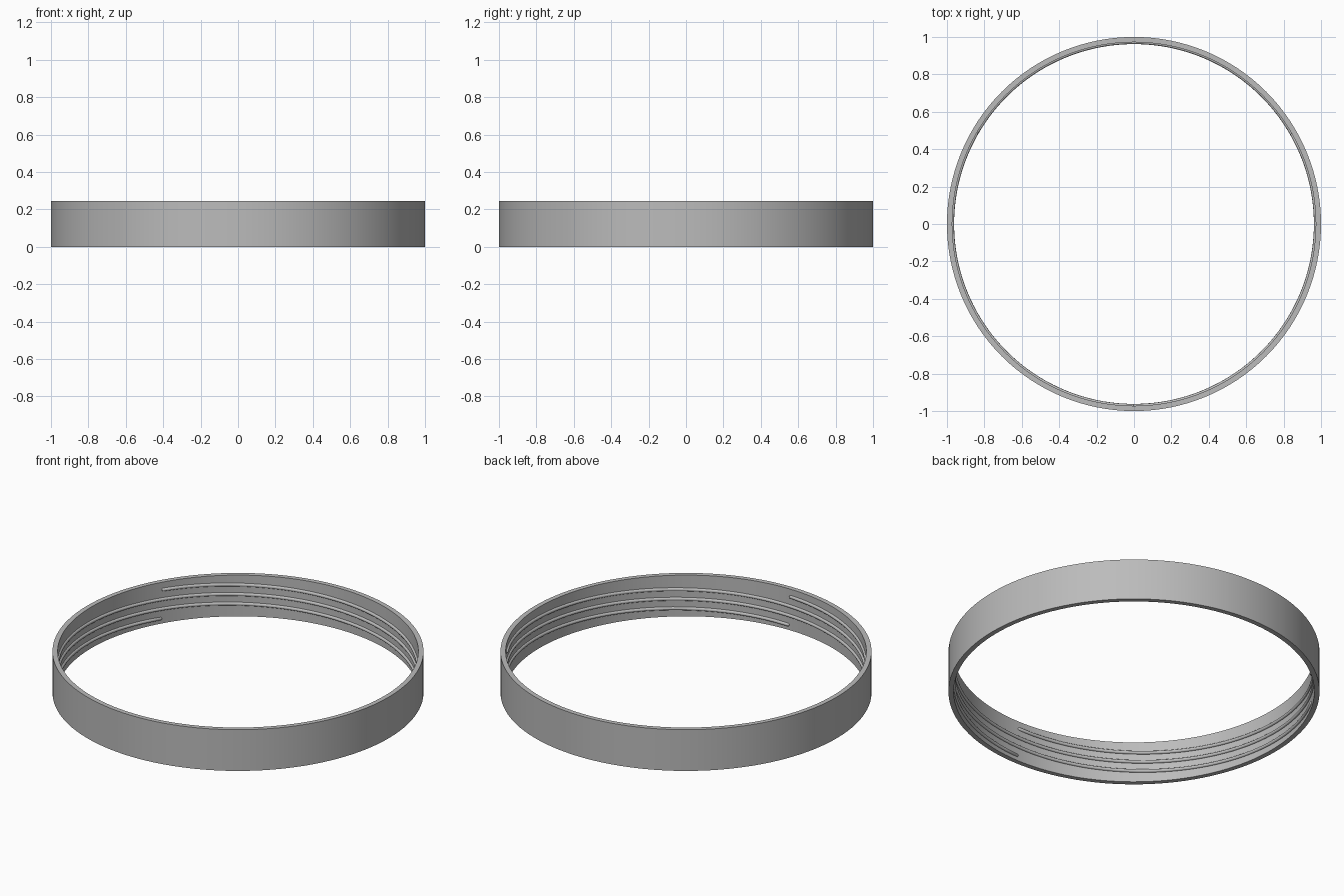
import bpy
import math

cube = bpy.data.objects.get("Cube")
if cube:
    bpy.data.objects.remove(cube)

HEIGHT = 0.245
OUTER, INNER = 1.0, 0.972
THREAD_R = 0.01
Z_LOW, Z_HIGH = 0.03, 0.2
SEGMENTS = 128

grey = bpy.data.materials.new("grey")
grey.use_nodes = True
colour = (0.5, 0.5, 0.5, 1)
grey.diffuse_color = colour
grey.node_tree.nodes["Principled BSDF"].inputs["Base Color"].default_value = colour


def finish(obj):
    obj.data.materials.append(grey)
    bpy.ops.object.select_all(action='DESELECT')
    obj.select_set(True)
    bpy.context.view_layer.objects.active = obj
    bpy.ops.object.shade_smooth_by_angle(angle=math.radians(40))


def make_band():
    """Rectangular wall section revolved into a closed ring."""
    profile = [(OUTER, 0), (OUTER, HEIGHT), (INNER, HEIGHT), (INNER, 0)]
    n = len(profile)
    verts, faces = [], []
    for i in range(SEGMENTS):
        a = math.tau * i / SEGMENTS
        verts += [(r * math.cos(a), r * math.sin(a), z) for r, z in profile]
        j = (i + 1) % SEGMENTS
        for k in range(n):
            m = (k + 1) % n
            faces.append((i * n + k, j * n + k, j * n + m, i * n + m))
    mesh = bpy.data.meshes.new("band")
    mesh.from_pydata(verts, [], faces)
    obj = bpy.data.objects.new("band", mesh)
    bpy.context.collection.objects.link(obj)
    finish(obj)


def make_thread(name, start):
    """One-turn helical ridge with rounded ends, half sunk in the wall."""
    # Even steps along the turn, plus closer steps that round off the ends
    cap = [THREAD_R * (1 - math.cos(math.pi / 2 * i / 4)) for i in range(4)]
    turns = cap + [i / SEGMENTS for i in range(2, SEGMENTS - 1)] + [math.tau - c for c in reversed(cap)]
    angles = [t if i < 4 or i >= len(turns) - 4 else t * math.tau for i, t in enumerate(turns)]

    curve = bpy.data.curves.new(name, 'CURVE')
    curve.dimensions = '3D'
    curve.bevel_depth = THREAD_R
    curve.bevel_resolution = 3
    curve.use_fill_caps = True
    spline = curve.splines.new('POLY')
    spline.points.add(len(angles) - 1)
    for point, t in zip(spline.points, angles):
        z = Z_LOW + (Z_HIGH - Z_LOW) * t / math.tau
        a = start + t
        point.co = (INNER * math.cos(a), INNER * math.sin(a), z, 1)
        inset = min(t, math.tau - t, THREAD_R) / THREAD_R
        point.radius = max(0.05, math.sqrt(1 - (1 - inset) ** 2))
    obj = bpy.data.objects.new(name, curve)
    bpy.context.collection.objects.link(obj)
    bpy.ops.object.select_all(action='DESELECT')
    obj.select_set(True)
    bpy.context.view_layer.objects.active = obj
    bpy.ops.object.convert(target='MESH')
    finish(bpy.context.view_layer.objects.active)


make_band()

# Three interleaved thread starts, evenly spaced around the inside
for index in range(3):
    make_thread(f"inner_thread_{index + 1}", math.radians(30 + 120 * index))
